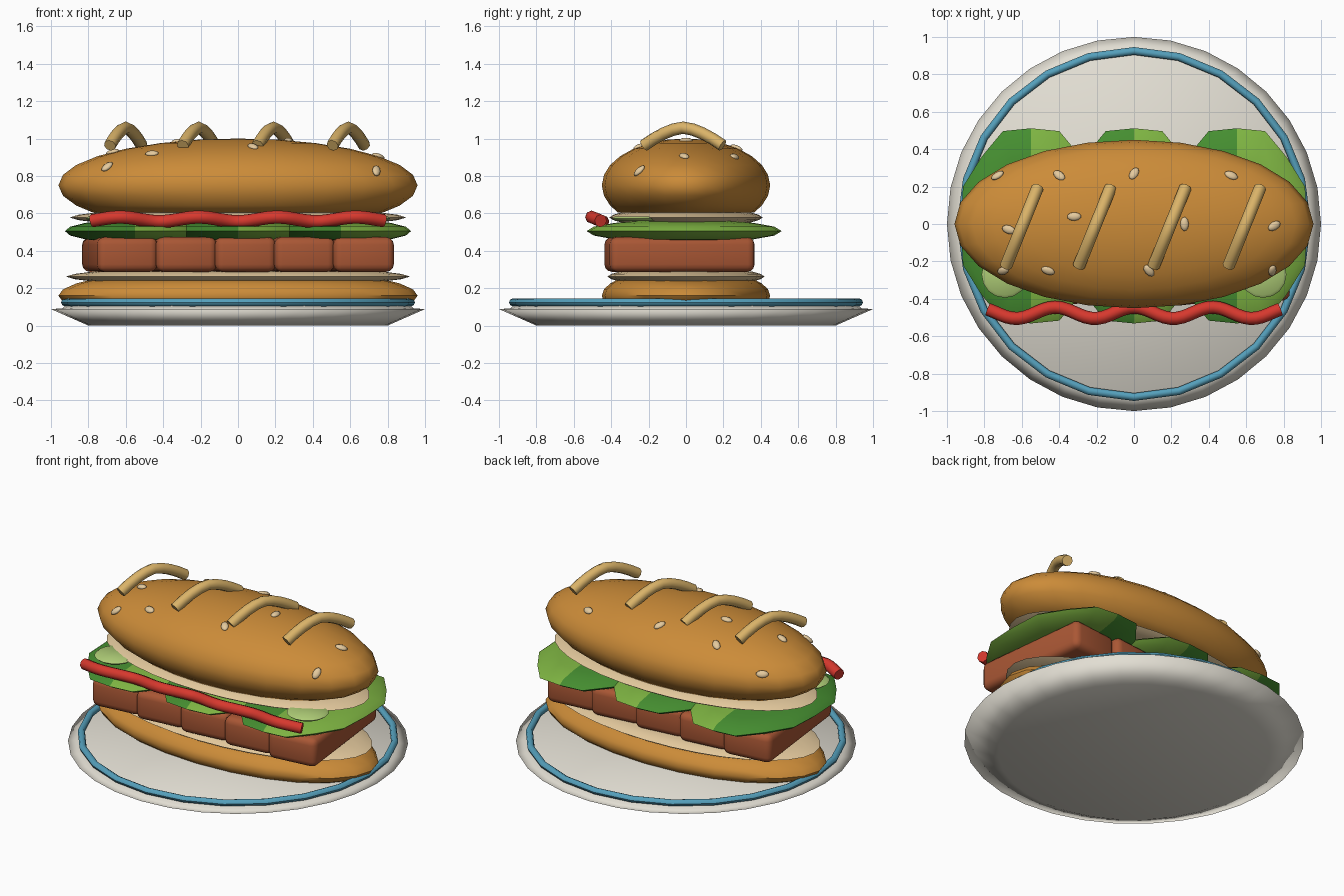
import bpy, bmesh, math
from mathutils import Vector, Matrix

if "Cube" in bpy.data.objects:
    bpy.data.objects.remove(bpy.data.objects["Cube"])

def material(name, rgb):
    m = bpy.data.materials.new(name)
    m.diffuse_color = (*rgb, 1)
    m.use_nodes = True
    m.node_tree.nodes["Principled BSDF"].inputs["Base Color"].default_value = m.diffuse_color
    return m

BUN = material("toasted_bun", (.60, .26, .04))
CREAM = material("cream", (.78, .59, .34))
MEAT = material("meat_brown", (.40, .095, .035))
DARK = material("dark_green", (.06, .27, .03))
LIGHT = material("light_green", (.21, .46, .055))
RED = material("sauce_red", (.68, .04, .027))
GOLD = material("golden", (.70, .45, .14))
CHINA = material("plate_white", (.76, .73, .65))
BLUE = material("rim_blue", (.09, .35, .50))
PICKLE = material("pickle_green", (.42, .60, .18))

def finish(name, bm, mats, smooth=180):
    bmesh.ops.recalc_face_normals(bm, faces=bm.faces[:])
    me = bpy.data.meshes.new(name)
    bm.to_mesh(me)
    bm.free()
    ob = bpy.data.objects.new(name, me)
    bpy.context.collection.objects.link(ob)
    for m in mats:
        me.materials.append(m)
    bpy.ops.object.select_all(action='DESELECT')
    bpy.context.view_layer.objects.active = ob
    ob.select_set(True)
    if smooth >= 180:
        bpy.ops.object.shade_smooth()
    elif smooth:
        bpy.ops.object.shade_smooth_by_angle(angle=math.radians(smooth))
    return ob

def lathe(name, profile, mat, n=32, scale=(1, 1), z=0, smooth=180):
    """Turn a (radius, height) profile around z; radius 0 closes to a point."""
    bm = bmesh.new()
    rings = []
    for r, h in profile:
        count = n if r else 1
        rings.append([bm.verts.new((r * scale[0] * math.cos(2 * math.pi * i / n),
                                    r * scale[1] * math.sin(2 * math.pi * i / n),
                                    z + h)) for i in range(count)])
    for a, b in zip(rings, rings[1:]):
        for i in range(n):
            j = (i + 1) % n
            vs = [a[i % len(a)], a[j % len(a)], b[j % len(b)], b[i % len(b)]]
            bm.faces.new(list(dict.fromkeys(vs)))
    return finish(name, bm, [mat], smooth)

def tube(name, path, radius, mat, n=8, smooth=50):
    """Sweep a round section along a path and cap both ends."""
    bm = bmesh.new()
    rings = []
    for k, p in enumerate(path):
        t = (path[min(k + 1, len(path) - 1)] - path[max(k - 1, 0)]).normalized()
        side = t.cross(Vector((0, 0, 1))).normalized()
        up = side.cross(t)
        rings.append([bm.verts.new(p + radius * (side * math.cos(2 * math.pi * i / n)
                                                 + up * math.sin(2 * math.pi * i / n)))
                      for i in range(n)])
    for a, b in zip(rings, rings[1:]):
        for i in range(n):
            bm.faces.new((a[i], a[(i + 1) % n], b[(i + 1) % n], b[i]))
    bm.faces.new(rings[0])
    bm.faces.new(rings[-1])
    return finish(name, bm, [mat], smooth)

def bun(name, centre, height, low, high):
    """Squashed ball cut flat below and above."""
    bm = bmesh.new()
    bmesh.ops.create_uvsphere(bm, u_segments=24, v_segments=14, radius=1)
    bmesh.ops.scale(bm, verts=bm.verts[:], vec=(.96, .45, height))
    bmesh.ops.translate(bm, verts=bm.verts[:], vec=(0, 0, centre))
    for z, d in ((low, -1), (high, 1)):
        cut = bmesh.ops.bisect_plane(bm, geom=bm.verts[:] + bm.edges[:] + bm.faces[:],
                                     plane_co=(0, 0, z), plane_no=(0, 0, d), clear_outer=True)
        edges = [e for e in cut['geom_cut'] if isinstance(e, bmesh.types.BMEdge)]
        if edges:
            bmesh.ops.contextual_create(bm, geom=edges)
    return finish(name, bm, [BUN], 50)

# Plate with its painted rim
lathe("plate", [(0, 0), (.8, 0), (1, .088), (.94, .092), (.92, .11), (0, .11)], CHINA)
minor = [(.925 + .021 * math.cos(a), .124 + .021 * math.sin(a))
         for a in (2 * math.pi * k / 8 for k in range(9))]
lathe("plate_rim_band", minor, BLUE, n=24)

# Bread and the cream crumb faces
bun("bottom_bun", .16, .15, .105, .245)
bun("top_bun", .75, .25, .605, 1.1)
lens = [(0, -.03), (.84, -.027), (.95, -.014), (1, 0), (.95, .014), (.84, .027), (0, .03)]
lathe("bottom_crumb", lens, CREAM, n=32, scale=(.92, .42), z=.262, smooth=60)
lathe("top_crumb", lens, CREAM, n=32, scale=(.90, .41), z=.578, smooth=60)

# Five meat pieces in a slanted row
for k in range(5):
    bm = bmesh.new()
    bmesh.ops.create_cube(bm, size=1)
    bmesh.ops.scale(bm, verts=bm.verts[:], vec=(.325, .78, .185))
    bmesh.ops.bevel(bm, geom=bm.edges[:], offset=.04, segments=3, profile=.5, affect='EDGES')
    bmesh.ops.transform(bm, verts=bm.verts[:],
                        matrix=Matrix.Translation(((k - 2) * .316, -.035, .38))
                        @ Matrix.Rotation(math.radians(6.5), 4, 'Z'))
    finish("meat_piece_%d" % (k + 1), bm, [MEAT], 40)

# Lettuce leaves, two-toned either side of the midrib
for k, cx in enumerate((-.55, 0, .55)):
    bm = bmesh.new()
    bmesh.ops.create_uvsphere(bm, u_segments=16, v_segments=8, radius=1)
    for v in bm.verts:
        a = math.atan2(v.co.y, v.co.x)
        wave = 1 + .025 * math.cos(8 * a + math.pi) * math.hypot(v.co.x, v.co.y)
        v.co.x = cx + v.co.x * .385 * wave
        v.co.y = v.co.y * .535 * wave - .01
        v.co.z = .505 + v.co.z * .062
    for f in bm.faces:
        f.material_index = 0 if f.calc_center_median().x < cx else 1
    finish("lettuce_leaf_%d" % (k + 1), bm, [DARK, LIGHT], 30)

# Pickle slices
for side in (-1, 1):
    ob = lathe("pickle_slice", [(0, -.012), (.11, -.012), (.125, 0), (.11, .012), (0, .012)],
               PICKLE, n=16, smooth=40)
    ob.location = (side * .69, -.27, .572)

# Wavy red sauce along the front
wave = []
for k in range(49):
    x = -.78 + 1.56 * k / 48
    c = math.cos(2 * math.pi * x / .42)
    wave.append(Vector((x, -.475 + .03 * c, .568 - .012 * c)))
tube("sauce_strip", wave, .035, RED)

# Golden arches across the top bun
for cx in (-.60, -.21, .19, .59):
    arc = []
    for k in range(9):
        t = -1 + k / 4
        arc.append(Vector((cx + .085 * t, -.015 + .21 * t, 1.058 - .095 * abs(t) ** 1.6)))
    tube("golden_strip", arc, .033, GOLD)

# Seeds lying on the top bun
seeds = [(-.73, .26), (-.40, .26), (0, .27), (.52, .26), (-.32, .04), (-.67, -.03),
         (.27, 0), (.75, -.01), (-.70, -.25), (-.46, -.25), (.08, -.25), (.74, -.25)]
for k, (x, y) in enumerate(seeds):
    z = .25 * math.sqrt(max(0, 1 - (x / .96) ** 2 - (y / .45) ** 2))
    normal = Vector((x / .96 ** 2, y / .45 ** 2, z / .25 ** 2)).normalized()
    bm = bmesh.new()
    bmesh.ops.create_uvsphere(bm, u_segments=10, v_segments=6, radius=1)
    bmesh.ops.scale(bm, verts=bm.verts[:], vec=(.038, .023, .014))
    bmesh.ops.transform(bm, verts=bm.verts[:],
                        matrix=Matrix.Translation((x, y, z + .75))
                        @ normal.to_track_quat('Z', 'Y').to_matrix().to_4x4()
                        @ Matrix.Rotation(k * 2.1, 4, 'Z'))
    finish("seed_%02d" % (k + 1), bm, [CREAM])
